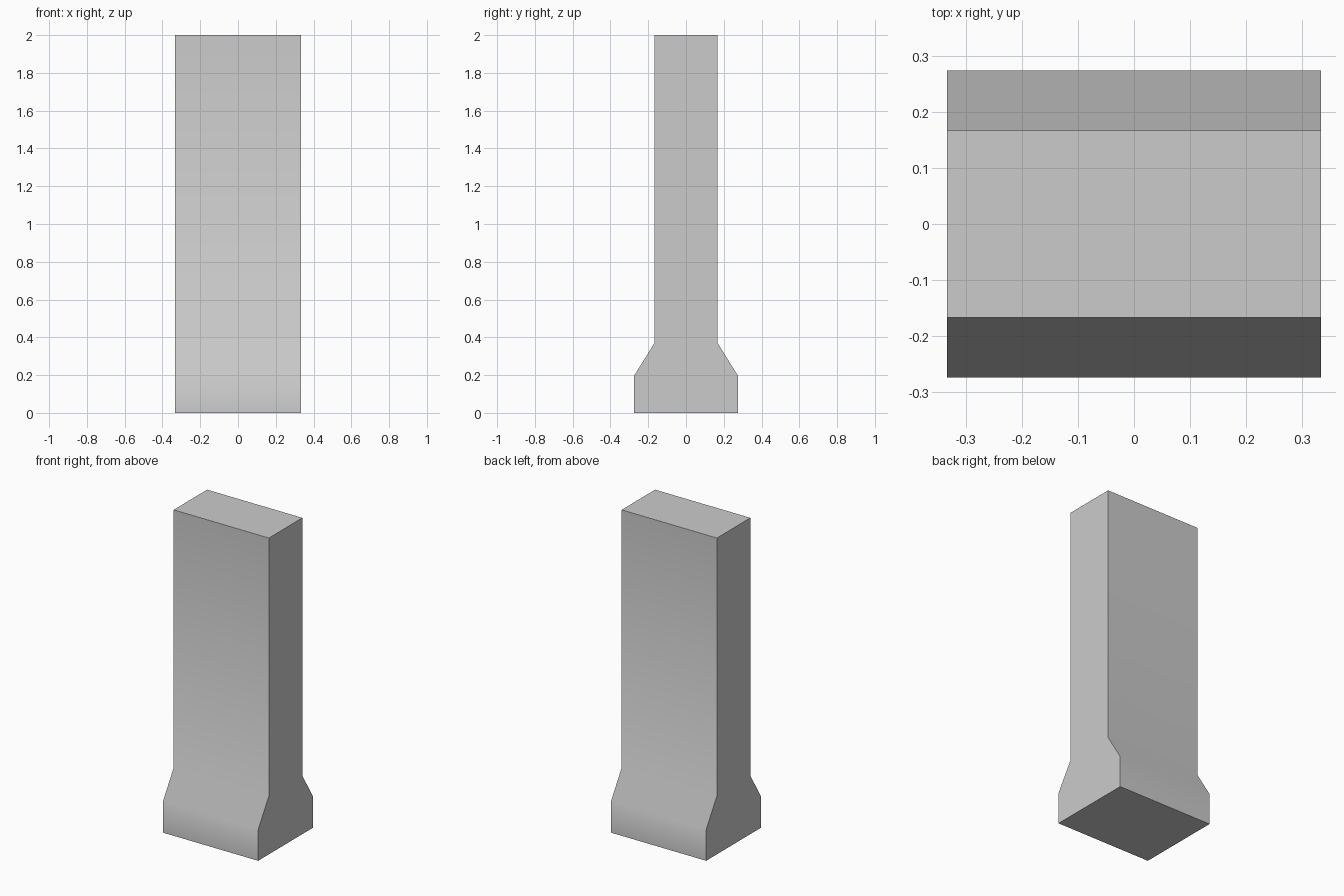
import bpy, bmesh, math

if "Cube" in bpy.data.objects:
    bpy.data.objects.remove(bpy.data.objects["Cube"])

HALF_WIDTH = 0.333

# Half of the side profile (y, z); mirrored to close the outline
half = [(0.274, 0.0), (0.274, 0.198), (0.167, 0.37), (0.167, 2.0)]
profile = half + [(-y, z) for y, z in reversed(half)]

# Pillar with flared foot: profile extruded along x
bm = bmesh.new()
face = bm.faces.new([bm.verts.new((-HALF_WIDTH, y, z)) for y, z in profile])
ext = bmesh.ops.extrude_face_region(bm, geom=[face], use_keep_orig=True)
verts = [g for g in ext["geom"] if isinstance(g, bmesh.types.BMVert)]
bmesh.ops.translate(bm, verts=verts, vec=(2 * HALF_WIDTH, 0, 0))
bmesh.ops.recalc_face_normals(bm, faces=bm.faces)

mesh = bpy.data.meshes.new("flared_pillar")
bm.to_mesh(mesh)
bm.free()
pillar = bpy.data.objects.new("flared_pillar", mesh)
bpy.context.collection.objects.link(pillar)

# Soft shading over the flare, sharp box edges
bpy.context.view_layer.objects.active = pillar
pillar.select_set(True)
bpy.ops.object.shade_smooth_by_angle(angle=math.radians(40))
